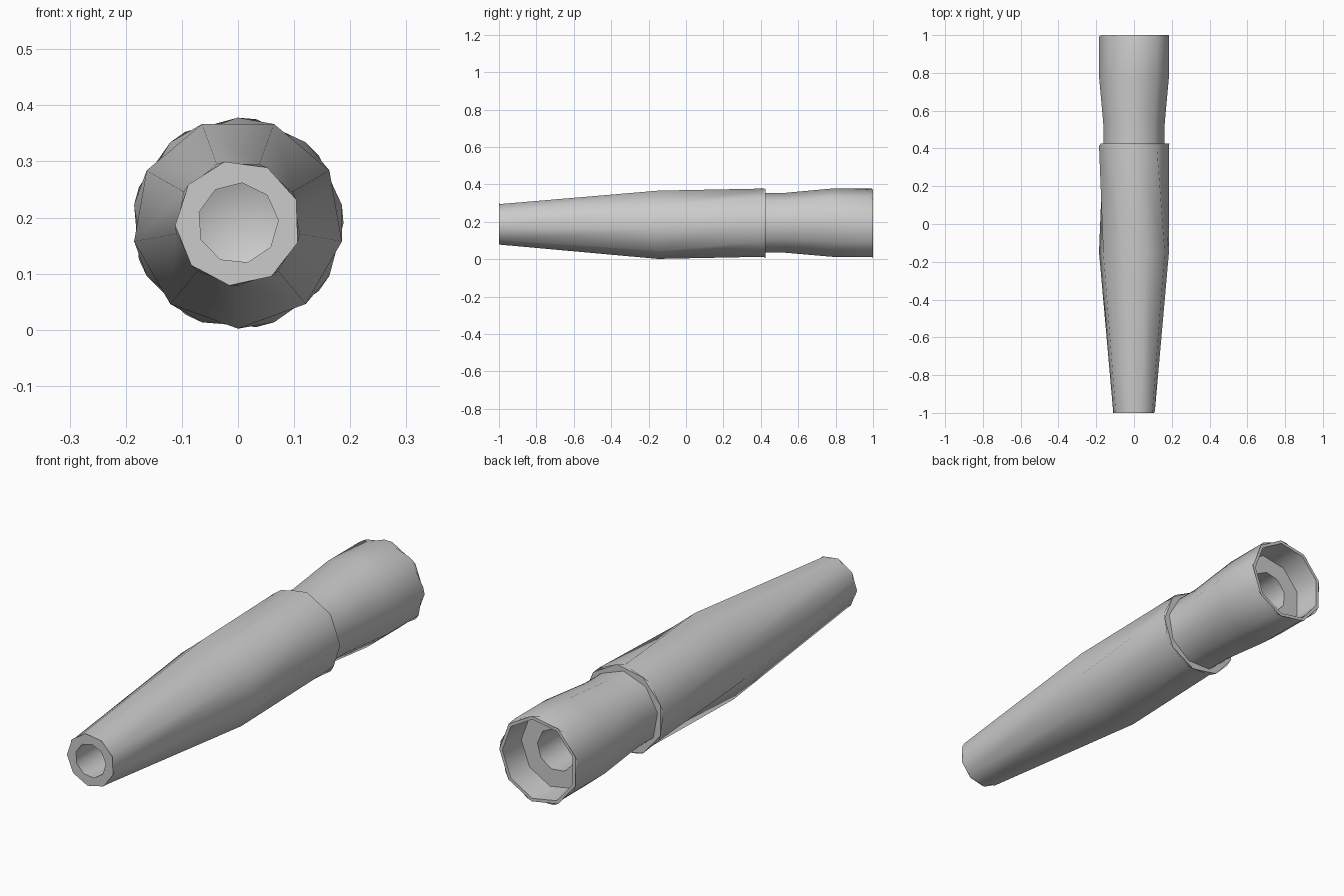
import bpy, bmesh, math

if "Cube" in bpy.data.objects:
    bpy.data.objects.remove(bpy.data.objects["Cube"])

SIDES = 9
AXIS_Z = 0.19


def turned(name, rings):
    """Nine-sided turned part along y; each ring is (y, radius, twist in degrees). Radius 0 is a tip."""
    bm = bmesh.new()
    loops = []
    for y, r, twist in rings:
        if r == 0:
            loops.append([bm.verts.new((0, y, AXIS_Z))] * SIDES)
            continue
        loop = []
        for i in range(SIDES):
            a = math.radians(twist + 360 * i / SIDES)
            loop.append(bm.verts.new((r * math.sin(a), y, AXIS_Z - r * math.cos(a))))
        loops.append(loop)
    for lo, hi in zip(loops, loops[1:]):
        for i in range(SIDES):
            j = (i + 1) % SIDES
            corners = list(dict.fromkeys((lo[i], lo[j], hi[j], hi[i])))
            bm.faces.new(corners)
    bmesh.ops.recalc_face_normals(bm, faces=bm.faces)
    mesh = bpy.data.meshes.new(name)
    bm.to_mesh(mesh)
    bm.free()
    obj = bpy.data.objects.new(name, mesh)
    bpy.context.collection.objects.link(obj)
    bpy.ops.object.select_all(action='DESELECT')
    obj.select_set(True)
    bpy.context.view_layer.objects.active = obj
    bpy.ops.object.shade_smooth_by_angle(angle=math.radians(43))
    return obj


# tapered front barrel: drilled nose, cone, straight sleeve, rear shoulder
turned("front_barrel", [
    (-0.77, 0, 0), (-0.80, 0.072, 14), (-1.0, 0.072, 14),
    (-1.0, 0.112, -8), (-0.993, 0.112, 0),
    (-0.15, 0.188, 0), (0.415, 0.188, 20), (0.425, 0.188, 10),
    (0.425, 0.15, 10), (0.425, 0, 0),
])

# flared rear socket: neck, flare, rim, recess with a central bore
turned("rear_socket", [
    (0.41, 0, 0), (0.41, 0.165, 20), (0.53, 0.165, 20),
    (0.78, 0.188, 20), (0.992, 0.188, 20), (1.0, 0.186, 10),
    (1.0, 0.172, 10), (0.88, 0.166, 10),
    (0.88, 0.09, 14), (0.68, 0.09, 14), (0.64, 0, 0),
])
